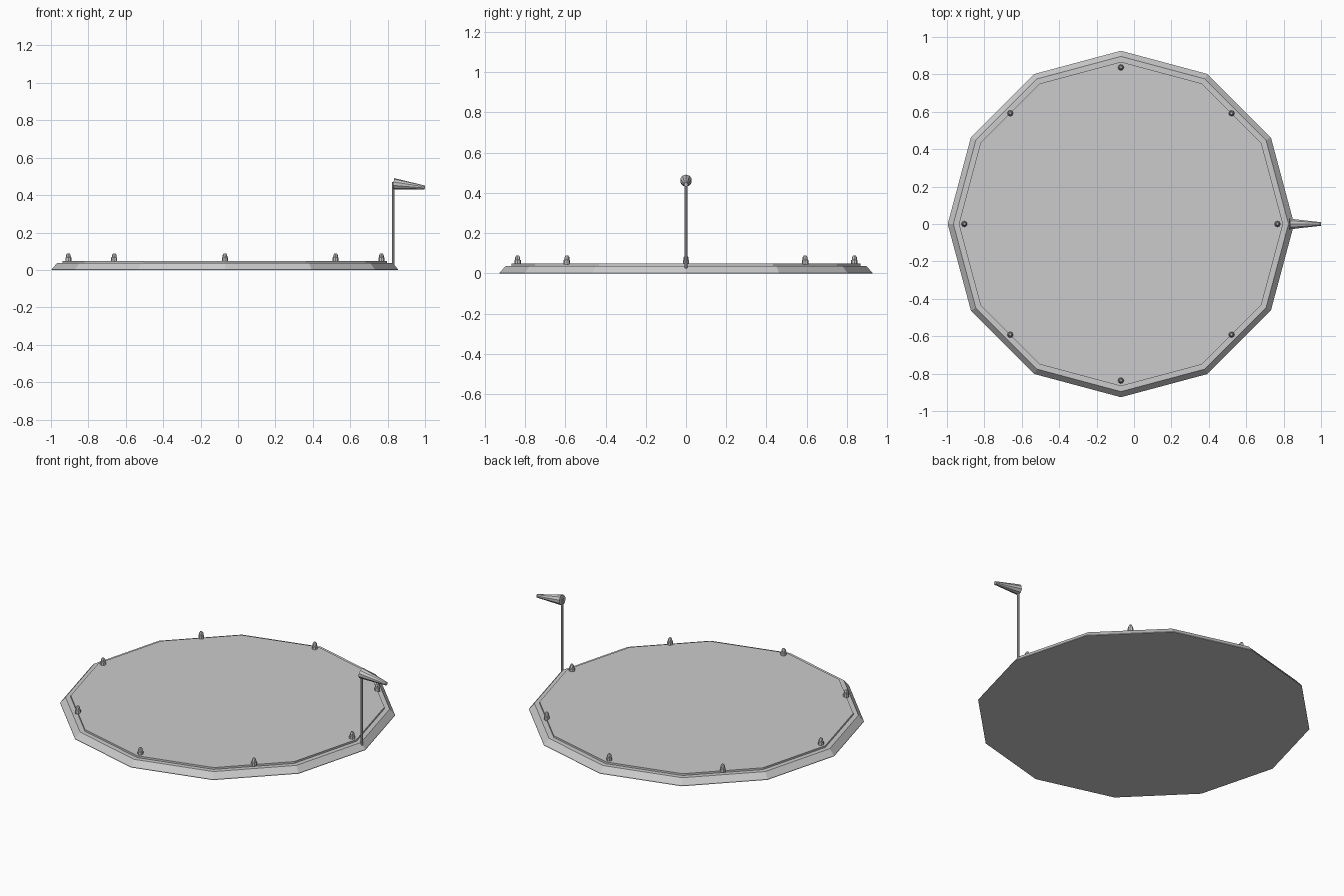
import bpy, bmesh, math
from mathutils import Vector

cube = bpy.data.objects.get("Cube")
if cube:
    bpy.data.objects.remove(cube, do_unlink=True)

CENTRE_X = -0.07

concrete = bpy.data.materials.new("light_grey")
concrete.use_nodes = True
colour = (0.6, 0.6, 0.6, 1)
concrete.diffuse_color = colour
concrete.node_tree.nodes["Principled BSDF"].inputs["Base Color"].default_value = colour


def lathe(name, profile, sides, location=(0, 0, 0), direction=(0, 0, 1), phase=0.0):
    """Closed faceted solid from (radius, height) rings along a direction."""
    bm = bmesh.new()
    rings = []
    for radius, height in profile:
        ring = []
        for i in range(sides):
            a = phase + math.tau * i / sides
            ring.append(bm.verts.new((radius * math.cos(a), radius * math.sin(a), height)))
        rings.append(ring)
    for low, high in zip(rings, rings[1:]):
        for i in range(sides):
            j = (i + 1) % sides
            bm.faces.new((low[i], low[j], high[j], high[i]))
    bm.faces.new(rings[0][::-1])
    bm.faces.new(rings[-1])
    mesh = bpy.data.meshes.new(name)
    bm.to_mesh(mesh)
    bm.free()
    mesh.materials.append(concrete)
    obj = bpy.data.objects.new(name, mesh)
    obj.location = location
    obj.rotation_euler = Vector(direction).to_track_quat('Z', 'Y').to_euler()
    bpy.context.scene.collection.objects.link(obj)
    return obj


# Twelve-sided base with a sloping rim, and the raised deck on it
centre = (CENTRE_X, 0, 0)
lathe("base", [(0.926, 0), (0.926, 0.003), (0.896, 0.038)], 12, centre)
lathe("deck", [(0.867, 0.03), (0.867, 0.049)], 12, centre)

# Ring of edge lamps
lamp = [(0.016, 0.045), (0.016, 0.066), (0.013, 0.068), (0.012, 0.08), (0.006, 0.089)]
for k in range(8):
    a = math.tau * k / 8
    spot = (CENTRE_X + 0.837 * math.cos(a), 0.837 * math.sin(a), 0)
    lathe(f"edge_lamp_{k + 1}", lamp, 8, spot)

# Wind sock on its pole
lathe("sock_pole", [(0.007, 0.02), (0.007, 0.47)], 8, (0.831, 0, 0))
mouth, tip = Vector((0.831, 0, 0.461)), Vector((0.999, 0, 0.441))
axis = tip - mouth
lathe("wind_sock", [(0.03, 0), (0.01, axis.length)], 10, mouth, axis, math.pi / 10)
